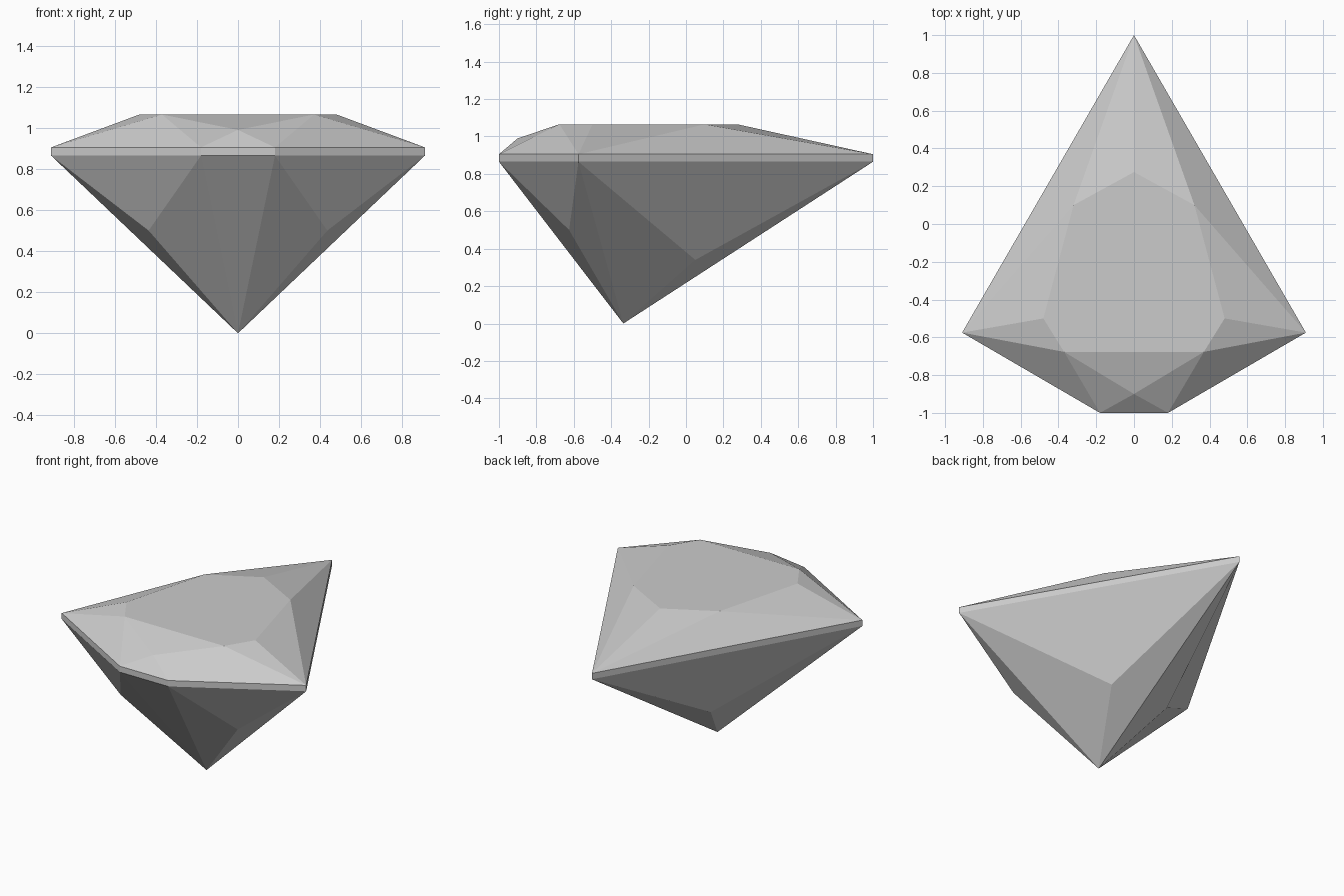
import bpy
import bmesh

if "Cube" in bpy.data.objects:
    bpy.data.objects.remove(bpy.data.objects["Cube"], do_unlink=True)

stone = bpy.data.materials.new("pale_grey_stone")
stone.use_nodes = True
GREY = (0.6, 0.6, 0.6, 1)
stone.diffuse_color = GREY
stone.node_tree.nodes["Principled BSDF"].inputs["Base Color"].default_value = GREY

GIRDLE_LOW, GIRDLE_HIGH, TABLE = 0.865, 0.905, 1.065

# Girdle outline, left half: back tip, side corner, front corner
outline = {"tip": (0, 1), "side": (0.91, -0.575), "front": (0.18, -1)}
low = {k: (x, y, GIRDLE_LOW) for k, (x, y) in outline.items()}
high = {k: (x, y, GIRDLE_HIGH) for k, (x, y) in outline.items()}

# Flat table rim and the small front peak of the crown
rim = [(x, y, TABLE) for x, y in
       ((0, 0.275), (0.32, 0.1), (0.48, -0.5), (0.37, -0.677))]
peak = (0, -0.9, 0.99)

# Pavilion: bottom point and its facet corners
culet = (0, -0.335, 0)
back_knee = (0.22, 0.05, 0.34)
front_knee = (0.435, -0.625, 0.5)


def flip(p):
    return (-p[0], p[1], p[2])


def build(name, halves, centres):
    """Facets in halves are mirrored; those in centres already span x = 0."""
    bm = bmesh.new()
    mirrored = [[flip(p) for p in reversed(f)] for f in halves]
    for facet in halves + mirrored + centres:
        bm.faces.new([bm.verts.new(p) for p in facet])
    bmesh.ops.remove_doubles(bm, verts=bm.verts, dist=0.0005)
    mesh = bpy.data.meshes.new(name)
    bm.to_mesh(mesh)
    bm.free()
    mesh.materials.append(stone)
    obj = bpy.data.objects.new(name, mesh)
    bpy.context.collection.objects.link(obj)


# Crown: flat table ringed by triangular facets
tip, side, front = high["tip"], high["side"], high["front"]
build("crown", [
    [tip, rim[0], rim[1]],
    [tip, rim[1], side],
    [side, rim[1], rim[2]],
    [side, rim[2], rim[3]],
    [side, rim[3], front],
    [front, rim[3], peak],
], [
    [flip(front), front, peak],
    [peak, rim[3], flip(rim[3])],
    [flip(p) for p in rim[1:]] + rim[:0:-1] + [rim[0]],
])

# Girdle: thin upright band
build("girdle", [
    [low[a], low[b], high[b], high[a]]
    for a, b in (("side", "tip"), ("front", "side"))
], [
    [flip(low["front"]), low["front"], high["front"], flip(high["front"])],
])

# Pavilion: facets running down to the point
tip, side, front = low["tip"], low["side"], low["front"]
build("pavilion", [
    [tip, side, back_knee],
    [tip, back_knee, culet],
    [side, culet, back_knee],
    [side, front_knee, culet],
    [side, front, front_knee],
    [front, culet, front_knee],
], [
    [front, flip(front), culet],
])
